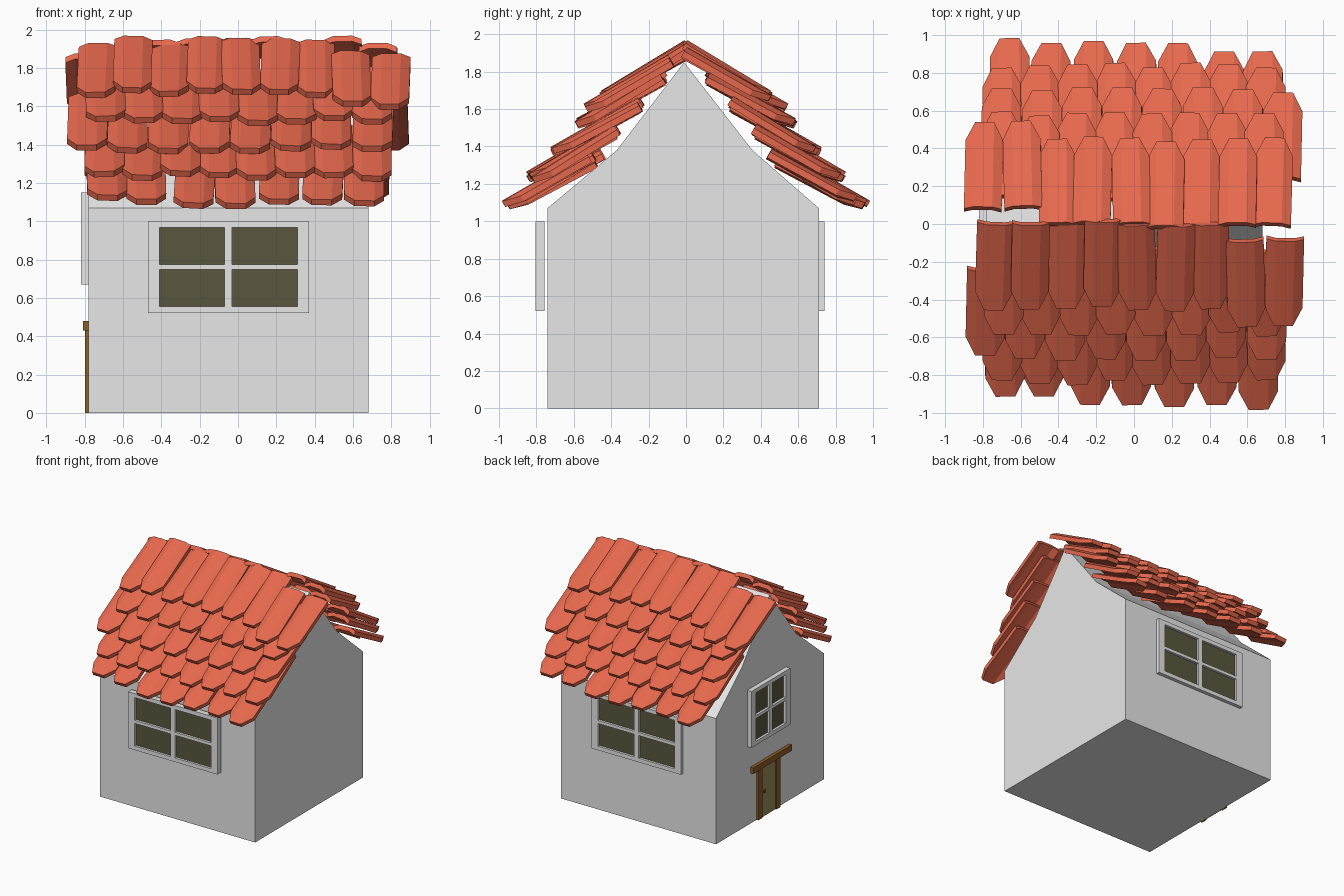
import bpy, bmesh, math, random
from mathutils import Matrix, Vector

random.seed(4)
cube = bpy.data.objects.get("Cube")
if cube:
    bpy.data.objects.remove(cube, do_unlink=True)


def material(name, rgb):
    m = bpy.data.materials.new(name)
    m.use_nodes = True
    m.diffuse_color = (*rgb, 1)
    m.node_tree.nodes["Principled BSDF"].inputs["Base Color"].default_value = (*rgb, 1)
    return m


plaster = material("plaster grey", (0.8, 0.8, 0.8))
clay = material("clay red", (0.8, 0.14, 0.075))
glass = material("dark olive glass", (0.1, 0.097, 0.05))
panel = material("door tan", (0.33, 0.27, 0.11))
timber = material("timber brown", (0.27, 0.11, 0.02))


def finish(name, bm, mat, matrix=Matrix()):
    bmesh.ops.recalc_face_normals(bm, faces=bm.faces)
    mesh = bpy.data.meshes.new(name)
    bm.to_mesh(mesh)
    bm.free()
    mesh.materials.append(mat)
    ob = bpy.data.objects.new(name, mesh)
    ob.matrix_world = matrix
    bpy.context.collection.objects.link(ob)
    return ob


def extrude(bm, faces, offset):
    """Thicken a sheet of faces along an offset."""
    new = bmesh.ops.extrude_face_region(bm, geom=faces, use_keep_orig=True)["geom"]
    verts = [g for g in new if isinstance(g, bmesh.types.BMVert)]
    bmesh.ops.translate(bm, verts=verts, vec=offset)


def box(name, low, high, mat, matrix=Matrix()):
    low, high = Vector(low), Vector(high)
    bm = bmesh.new()
    size = Matrix.Diagonal((*(high - low), 1))
    bmesh.ops.create_cube(bm, size=1, matrix=Matrix.Translation((low + high) / 2) @ size)
    return finish(name, bm, mat, matrix)


# House body: gable profile pulled along x
bm = bmesh.new()
gable = [(-.74, 0), (.71, 0), (.71, 1.07), (.355, 1.38), (-.01, 1.85), (-.37, 1.38), (-.74, 1.07)]
face = bm.faces.new([bm.verts.new((-.78, y, z)) for y, z in gable])
extrude(bm, [face], (1.46, 0, 0))
finish("house_body", bm, plaster)


# Windows: a grid with four open panes, thickened, and a glass plate behind
def window(name, place, turn, width, height):
    matrix = Matrix.Translation(place) @ Matrix.Rotation(turn, 4, "Z")
    side, rail = width / 2, height / 2
    xs = [-side, .06 - side, -.02, .02, side - .06, side]
    zs = [-rail, .034 - rail, -.013, .013, rail - .034, rail]
    bm = bmesh.new()
    grid = [[bm.verts.new((x, 0, z)) for x in xs] for z in zs]
    for r in range(5):
        for c in range(5):
            if not (r in (1, 3) and c in (1, 3)):
                bm.faces.new((grid[r][c], grid[r][c + 1], grid[r + 1][c + 1], grid[r + 1][c]))
    extrude(bm, bm.faces[:], (0, .048, 0))
    finish(name + "_frame", bm, plaster, matrix)
    box(name + "_glass", (.03 - side, .02, .02 - rail), (side - .03, .026, rail - .02), glass, matrix)


window("front_window", (-.05, -.805, .76), 0, .84, .48)
window("back_window", (-.05, .74, .76), math.pi, .84, .48)
window("side_window", (-.82, .03, .91), -math.pi / 2, .52, .48)

# Door with timber surround on the -x wall
box("door_panel", (-.788, -.09, 0), (-.775, .12, .43), panel)
box("door_post_back", (-.797, .11, 0), (-.775, .165, .43), timber)
box("door_post_front", (-.797, -.135, 0), (-.775, -.08, .43), timber)
box("door_lintel", (-.808, -.27, .43), (-.775, .25, .48), timber)
box("door_handle", (-.796, .065, .2), (-.785, .085, .225), timber)


# Roof tile: arched strip with clipped lower corners
def tile(bm, x, y, z, width):
    matrix = (Matrix.Translation((x, y, z))
              @ Matrix.Rotation(math.radians(30 + random.uniform(-2, 2)), 4, "X")
              @ Matrix.Rotation(random.uniform(-.05, .05), 4, "Y")
              @ Matrix.Rotation(random.uniform(-.03, .03), 4, "Z"))
    length = .52
    outline = [(-.5, .1, -.022), (-.25, 0, 0), (.25, 0, 0), (.5, .1, -.022)]
    low = [bm.verts.new(matrix @ Vector((u * width, v, h))) for u, v, h in outline]
    top = [bm.verts.new(matrix @ Vector((u * width, length, h))) for u, v, h in outline]
    faces = [bm.faces.new((low[i], low[i + 1], top[i + 1], top[i])) for i in range(3)]
    extrude(bm, faces, matrix.to_3x3() @ Vector((0, 0, -.034)))


# Courses from ridge to eave: first centre, last centre, number of tiles
courses = [(-.745, .79, 9), (-.69, .70, 8), (-.79, .70, 8), (-.70, .70, 8), (-.68, .66, 7)]
bm = bmesh.new()
for k, (first, last, count) in enumerate(courses):
    step = (last - first) / (count - 1)
    for i in range(count):
        x = first + i * step
        y = -.45 - .13 * k + random.uniform(-.015, .015)
        z = 1.685 - .145 * k + random.uniform(-.015, .015)
        if k == 0 and i >= count - 2:      # slipped tiles at the end of the ridge
            y, z = y - .09, z - .07
        if k == 4 and i < 2:               # short tiles, leaving a gap beside them
            x, y, z = x - .02 * i, y + .07, z + .02
        tile(bm, x, y, z, .208 if k else .2)
slope = finish("roof_tiles_front", bm, clay)
back = bpy.data.objects.new("roof_tiles_back", slope.data)
back.rotation_euler.z = math.pi
bpy.context.collection.objects.link(back)
